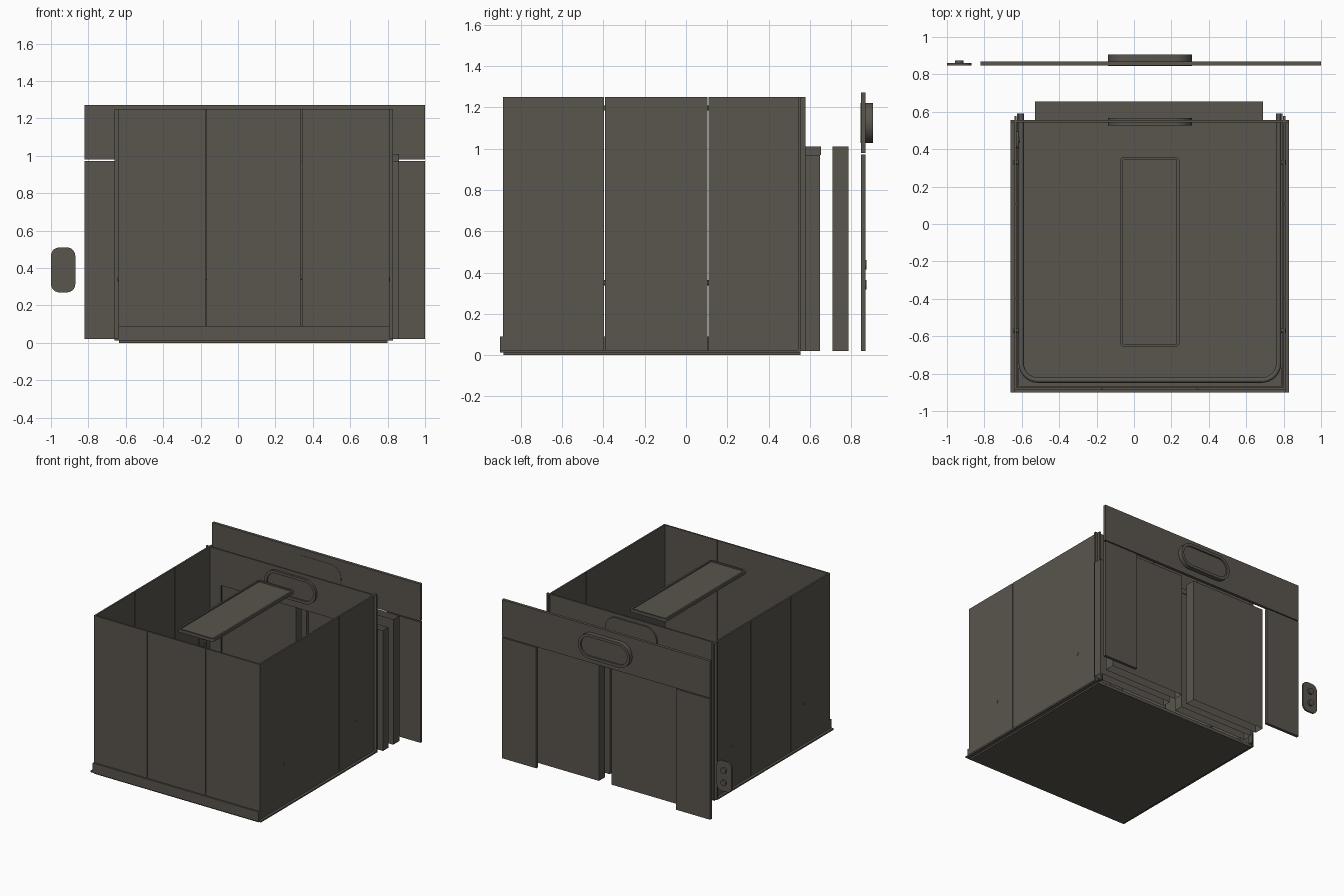
import bpy, bmesh, math
from mathutils import Vector

if "Cube" in bpy.data.objects:
    bpy.data.objects.remove(bpy.data.objects["Cube"])

mat = bpy.data.materials.new("dark_bronze")
mat.diffuse_color = (0.10, 0.09, 0.075, 1)
mat.use_nodes = True
mat.node_tree.nodes["Principled BSDF"].inputs["Base Color"].default_value = mat.diffuse_color
CX = 0.085  # cabin centre line


def finish(name, bm, smooth=False):
    bmesh.ops.recalc_face_normals(bm, faces=bm.faces)
    me = bpy.data.meshes.new(name)
    bm.to_mesh(me)
    bm.free()
    ob = bpy.data.objects.new(name, me)
    bpy.context.collection.objects.link(ob)
    me.materials.append(mat)
    if smooth:
        bpy.ops.object.select_all(action='DESELECT')
        bpy.context.view_layer.objects.active = ob
        ob.select_set(True)
        bpy.ops.object.shade_smooth_by_angle(angle=math.radians(35))
    return ob


def box(name, x0, x1, y0, y1, z0, z1, open_ends=False):
    bm = bmesh.new()
    bmesh.ops.create_cube(bm, size=1)
    for v in bm.verts:
        v.co = ((x0 + x1) / 2 + v.co.x * (x1 - x0),
                (y0 + y1) / 2 + v.co.y * (y1 - y0),
                (z0 + z1) / 2 + v.co.z * (z1 - z0))
    if open_ends:
        bm.normal_update()
        ends = [f for f in bm.faces if abs(f.normal.z) > 0.9]
        bmesh.ops.delete(bm, geom=ends, context='FACES_ONLY')
    return finish(name, bm)


def rounded(w, h, r, n=10):
    """Outline of a rounded rectangle centred on the origin."""
    pts = []
    for k, (sx, sy) in enumerate([(1, 1), (-1, 1), (-1, -1), (1, -1)]):
        for i in range(n + 1):
            a = math.pi / 2 * (k + i / n)
            pts.append((sx * (w / 2 - r) + r * math.cos(a), sy * (h / 2 - r) + r * math.sin(a)))
    return pts


def plate(name, pts, place, d0, d1, rim=0, recess=0):
    """Extrude an outline from depth d0 to d1, with an optional sunken face."""
    bm = bmesh.new()
    f = bm.faces.new([bm.verts.new((u, v, d0)) for u, v in pts])
    new = bmesh.ops.extrude_face_region(bm, geom=[f], use_keep_orig=True)["geom"]
    for v in new:
        if isinstance(v, bmesh.types.BMVert):
            v.co.z = d1
    top = next(g for g in new if isinstance(g, bmesh.types.BMFace))
    if rim:
        bmesh.ops.recalc_face_normals(bm, faces=bm.faces)
        bmesh.ops.inset_region(bm, faces=[top], thickness=rim)
        bot = bmesh.ops.extrude_face_region(bm, geom=[top])["geom"]
        for v in bot:
            if isinstance(v, bmesh.types.BMVert):
                v.co.z -= recess * (1 if d1 > d0 else -1)
        if top.is_valid:
            bm.faces.remove(top)
    for v in bm.verts:
        v.co = Vector(place(*v.co))
    return finish(name, bm, True)


# Floor base and flange
box("floor_base", -0.635, 0.80, -0.885, 0.555, 0, 0.016)
box("floor_flange", -0.66, 0.83, -0.90, 0.555, 0.012, 0.024)
box("rear_kick_strip", -0.64, 0.81, -0.90, -0.885, 0.012, 0.09)
for side, x in (("left", -0.625), ("right", 0.785)):
    box(side + "_skirting", x, x + 0.01, -0.875, 0.59, 0.02, 0.09)
box("rear_skirting", -0.62, 0.79, -0.875, -0.865, 0.02, 0.09)

# Cabin walls, three panels per side
g = 0.002
ys = (-0.887, -0.395, 0.107, 0.58)
xs = (-0.64, -0.17, 0.34, 0.81)
for i in range(3):
    for side, x in (("left", -0.64), ("right", 0.797)):
        box(f"{side}_wall_panel_{i+1}", x, x + 0.013, ys[i] + g, ys[i+1] - g, 0.02, 1.25)
    box(f"rear_wall_panel_{i+1}", xs[i] + g, xs[i+1] - g, -0.887, -0.874, 0.02, 1.25)

# Cabin entrance wall and lintel
box("cabin_header", -0.66, 0.83, 0.543, 0.556, 0.97, 1.25)
box("cabin_left_jamb", -0.66, -0.53, 0.543, 0.556, 0.02, 0.97)
box("cabin_right_jamb", 0.69, 0.83, 0.543, 0.556, 0.02, 0.97)
box("cabin_lintel", -0.53, 0.69, 0.556, 0.655, 0.97, 1.01)

# Half-open sliding doors, hollow leaves
for name, y0, y1, top in (("cabin", 0.58, 0.65, 0.97), ("landing", 0.71, 0.787, 1.01)):
    box(name + "_door_left", -0.55, 0.10, y0, y1, 0.02, top, True)
    box(name + "_door_right", 0.21, 0.86, y0, y1, 0.02, top, True)

# Landing door surround
box("landing_header", -0.82, 1.0, 0.847, 0.87, 0.98, 1.273)
box("landing_left_jamb", -0.82, -0.52, 0.847, 0.87, 0.02, 0.973)
box("landing_right_jamb", 0.70, 1.0, 0.847, 0.87, 0.02, 0.973)

# Floor indicators on both headers
stadium = rounded(0.45, 0.195, 0.097, 12)
place_ind = lambda u, v, d: (CX + u, d, 1.125 + v)
plate("cabin_indicator", stadium, place_ind, 0.568, 0.527, 0.022, 0.012)
plate("landing_indicator", stadium, place_ind, 0.845, 0.905, 0.022, 0.012)

# Call plate with two buttons
place_call = lambda u, v, d: (-0.935 + u, d, 0.39 + v)
plate("call_plate", rounded(0.13, 0.24, 0.045), place_call, 0.847, 0.86)
for i, z in enumerate((-0.048, 0.048)):
    plate(f"call_button_{i+1}", rounded(0.046, 0.046, 0.0229, 6),
          lambda u, v, d: place_call(u, v + z, d), 0.858, 0.875)

# Ceiling light panel
plate("ceiling_light", rounded(0.315, 1.015, 0.02, 5),
      lambda u, v, d: (CX + u, -0.148 + v, d), 1.185, 1.21, 0.014, 0.01)

# Handrail: U-shaped swept tube with wall brackets
RZ, R = 0.35, 0.09
path = [(-0.603, 0.59)]
for cx, a0 in ((-0.603 + R, math.pi), (0.773 - R, 1.5 * math.pi)):
    for i in range(9):
        a = a0 + i / 8 * math.pi / 2
        path.append((cx + R * math.cos(a), -0.835 + R + R * math.sin(a)))
path.append((0.773, 0.59))
cu = bpy.data.curves.new("handrail", 'CURVE')
cu.dimensions = '3D'
cu.bevel_depth = 0.014
cu.bevel_resolution = 3
cu.use_fill_caps = True
sp = cu.splines.new('POLY')
sp.points.add(len(path) - 1)
for p, (x, y) in zip(sp.points, path):
    p.co = (x, y, RZ, 1)
rail = bpy.data.objects.new("handrail", cu)
bpy.context.collection.objects.link(rail)
cu.materials.append(mat)
for side, x0, x1 in (("left", -0.643, -0.605), ("right", 0.775, 0.813)):
    for i, y in enumerate((0.33, -0.57)):
        plate(f"{side}_rail_bracket_{i+1}", rounded(0.024, 0.024, 0.0119, 4),
              lambda u, v, d: (d, y + u, RZ - 0.01 + v), x0, x1)

# Cabin control panel with buttons on the left wall
plate("control_panel", rounded(0.09, 0.30, 0.02, 5),
      lambda u, v, d: (d, 0.45 + u, 0.60 + v), -0.628, -0.618)
for i in range(4):
    plate(f"control_button_{i+1}", rounded(0.03, 0.03, 0.0149, 4),
          lambda u, v, d: (d, 0.45 + u, 0.51 + i * 0.06 + v), -0.62, -0.609)
